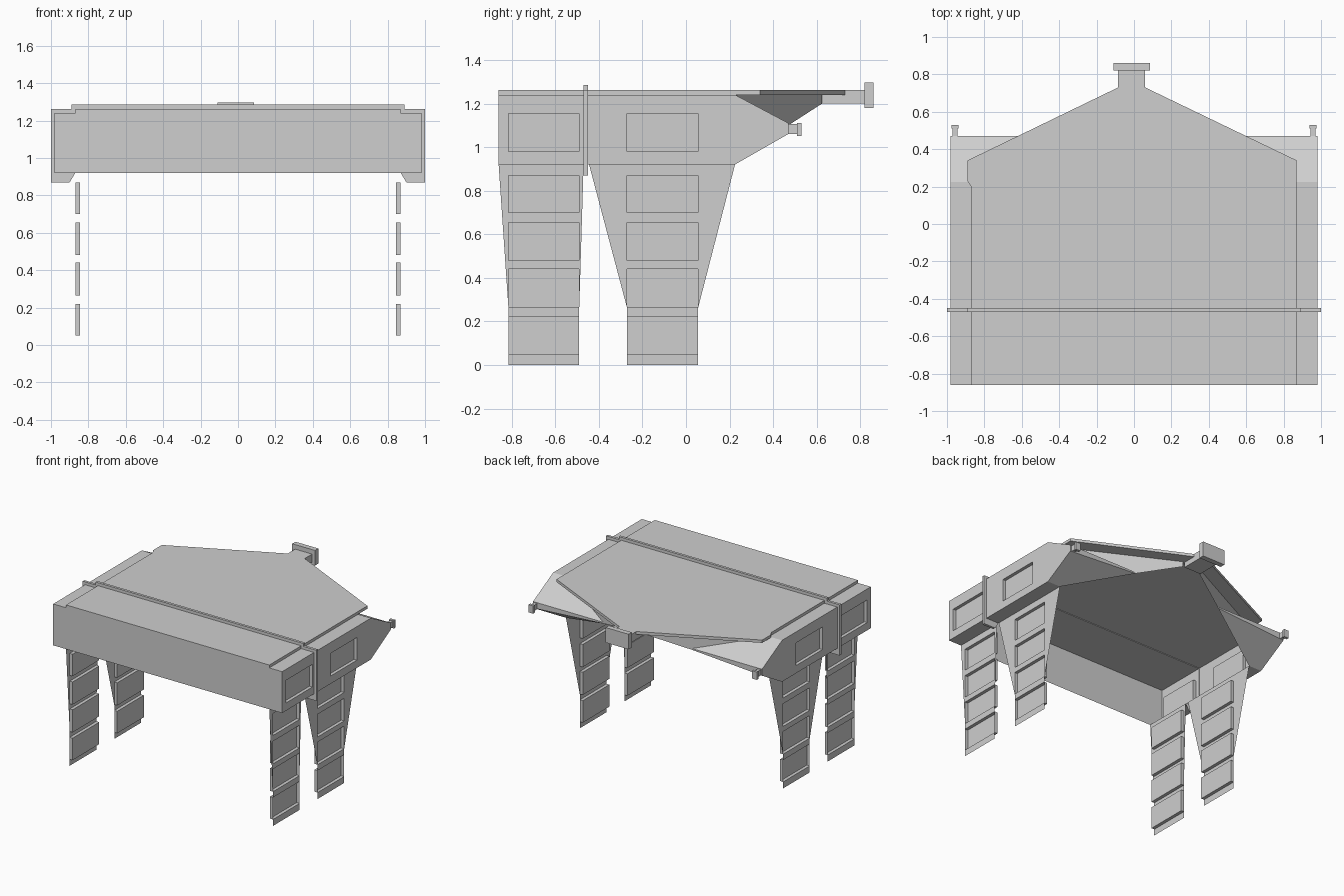
import bpy
import bmesh

cube = bpy.data.objects.get("Cube")
if cube:
    bpy.data.objects.remove(cube, do_unlink=True)

grey = bpy.data.materials.new("plain_grey")
grey.use_nodes = True
grey.diffuse_color = (0.62, 0.62, 0.62, 1)
grey.node_tree.nodes["Principled BSDF"].inputs["Base Color"].default_value = (0.62, 0.62, 0.62, 1)

# Main dimensions
SIDE, LEG = 0.98, 0.87          # x of the side walls and of the legs
FRONT, REAR, BAND = -0.86, 0.225, -0.46
SOFFIT, LEDGE, TOP = 0.92, 1.24, 1.262
TIP, DEPTH = 0.47, 0.025        # rear wing end, panel recess depth


def build(name, faces, sign=1):
    """Make an object from point loops; sign -1 mirrors it across x."""
    bm = bmesh.new()
    for loop in faces:
        pts = [(sign * x, y, z) for x, y, z in loop]
        if sign < 0:
            pts.reverse()
        bm.faces.new([bm.verts.new(p) for p in pts])
    bmesh.ops.remove_doubles(bm, verts=bm.verts, dist=0.0005)
    mesh = bpy.data.meshes.new(name)
    bm.to_mesh(mesh)
    bm.free()
    mesh.materials.append(grey)
    obj = bpy.data.objects.new(name, mesh)
    bpy.context.collection.objects.link(obj)
    return obj


def prism(name, low, high):
    """Close two matching loops into a solid."""
    n = len(low)
    faces = [low[::-1], high]
    for i in range(n):
        j = (i + 1) % n
        faces.append([low[i], low[j], high[j], high[i]])
    obj = build(name, faces)
    bm = bmesh.new()
    bm.from_mesh(obj.data)
    bmesh.ops.recalc_face_normals(bm, faces=bm.faces)
    bm.to_mesh(obj.data)
    bm.free()
    return obj


def box(name, x, y, z):
    loop = [(x[0], y[0]), (x[1], y[0]), (x[1], y[1]), (x[0], y[1])]
    return prism(name, [(a, b, z[0]) for a, b in loop], [(a, b, z[1]) for a, b in loop])


def panelled_sheet(name, sign, x, outline, span, bands):
    """Upright sheet with recessed panels. outline rows are (z, y front, y rear)."""
    def edges(z):
        for (za, fa, ra), (zb, fb, rb) in zip(outline, outline[1:]):
            if za <= z <= zb:
                t = (z - za) / (zb - za)
                return fa + (fb - fa) * t, ra + (rb - ra) * t

    y0, y1 = span
    xi = x - DEPTH
    levels = sorted({row[0] for row in outline} | {z for b in bands for z in b})
    faces = []
    for a, b in zip(levels, levels[1:]):
        (fa, ra), (fb, rb) = edges(a), edges(b)
        if (a, b) not in bands:
            faces.append([(x, fa, a), (x, ra, a), (x, rb, b), (x, fb, b)])
            continue
        # margins beside the panel
        if max(y0 - fa, y0 - fb) > 0.002:
            faces.append([(x, fa, a), (x, y0, a), (x, y0, b), (x, fb, b)])
        if max(ra - y1, rb - y1) > 0.002:
            faces.append([(x, y1, a), (x, ra, a), (x, rb, b), (x, y1, b)])
        # recessed panel and its four reveals
        faces.append([(xi, y0, a), (xi, y1, a), (xi, y1, b), (xi, y0, b)])
        faces.append([(xi, y0, a), (x, y0, a), (x, y1, a), (xi, y1, a)])
        faces.append([(xi, y1, b), (x, y1, b), (x, y0, b), (xi, y0, b)])
        faces.append([(xi, y0, a), (xi, y0, b), (x, y0, b), (x, y0, a)])
        faces.append([(x, y1, a), (x, y1, b), (xi, y1, b), (xi, y1, a)])
    build(name, faces, sign)


FRONT_PANEL, REAR_PANEL = (-0.815, -0.49), (-0.27, 0.055)
LEG_BANDS = [(0.05, 0.22), (0.265, 0.44), (0.48, 0.655), (0.70, 0.87)]
WALL_BANDS = [(0.98, 1.155)]

for sign, side in ((1, "left"), (-1, "right")):
    # Legs
    panelled_sheet(side + "_front_leg", sign, LEG,
                   [(0, *FRONT_PANEL), (0.26, *FRONT_PANEL), (SOFFIT, FRONT, -0.47)],
                   FRONT_PANEL, LEG_BANDS)
    panelled_sheet(side + "_rear_leg", sign, LEG,
                   [(0, *REAR_PANEL), (0.26, *REAR_PANEL), (SOFFIT, -0.445, REAR)],
                   REAR_PANEL, LEG_BANDS)
    # Side walls
    panelled_sheet(side + "_front_wall", sign, SIDE,
                   [(SOFFIT, FRONT, BAND), (LEDGE, FRONT, BAND)], FRONT_PANEL, WALL_BANDS)
    panelled_sheet(side + "_rear_wall", sign, SIDE,
                   [(SOFFIT, BAND, REAR), (LEDGE, BAND, REAR)], REAR_PANEL, WALL_BANDS)
    # Soffit and upper ledge
    build(side + "_soffit_and_ledge", [
        [(LEG, FRONT, SOFFIT), (LEG, REAR, SOFFIT), (SIDE, REAR, SOFFIT), (SIDE, FRONT, SOFFIT)],
        [(LEG, FRONT, LEDGE), (SIDE, FRONT, LEDGE), (SIDE, REAR, LEDGE), (LEG, REAR, LEDGE)],
    ], sign)
    # Rear wing: cheek, slope, end, underside
    inner_top, inner_low = (0.38, TIP, 1.11), (0.38, TIP, 1.10)
    tip_top, tip_low = (SIDE, TIP, 1.11), (SIDE, TIP, 1.06)
    build(side + "_wing", [
        [(SIDE, REAR, SOFFIT), tip_low, tip_top, (SIDE, REAR, LEDGE)],
        [(LEG, REAR, LEDGE), (SIDE, REAR, LEDGE), tip_top, inner_top],
        [tip_top, tip_low, inner_low, inner_top],
        [(SIDE, REAR, SOFFIT), (LEG, REAR, SOFFIT), inner_low, tip_low],
    ], sign)
    # Skirt under the rear roof edge
    build(side + "_skirt", [[(LEG, REAR, LEDGE), inner_low,
                             (0.075, 0.625, 1.2), (0.075, 0.625, LEDGE)]], sign)
    # Wing tip bracket
    box(side + "_bracket_stem", (sign * 0.945, sign * 0.97), (0.44, 0.515), (1.06, 1.105))
    box(side + "_bracket_head", (sign * 0.937, sign * 0.977), (0.51, 0.53), (1.05, 1.11))

# Front wall
profile = [(-SIDE, SOFFIT), (SIDE, SOFFIT), (SIDE, LEDGE), (LEG, LEDGE),
           (LEG, TOP), (-LEG, TOP), (-LEG, LEDGE), (-SIDE, LEDGE)]
build("front_wall", [[(x, FRONT, z) for x, z in profile]])

# Roof plate with pointed rear
roof = [(-LEG, FRONT), (LEG, FRONT), (LEG, 0.34), (0.06, 0.73), (-0.085, 0.73),
        (-0.89, 0.34), (-0.89, 0.23), (-LEG, 0.2)]
prism("roof", [(x, y, LEDGE) for x, y in roof], [(x, y, TOP) for x, y in roof])

# Rear neck and end plate
box("rear_neck", (-0.085, 0.06), (0.625, 0.82), (1.2, TOP))
box("rear_end_plate", (-0.11, 0.085), (0.82, 0.86), (1.18, 1.297))

# Raised band wrapping the body
outer = [(LEG + 0.03, 0.87), (1, 0.87), (1, 1.262), (0.89, 1.262), (0.89, 1.285)]
inner = [(LEG, SOFFIT), (0.975, SOFFIT), (0.975, 1.235), (LEG, 1.235), (LEG, 1.235)]


def full(half):
    return half + [(-x, z) for x, z in reversed(half)]


out_loop, in_loop = full(outer), full(inner)
band = []
y0, y1 = -0.47, -0.45
for i in range(len(out_loop) - 1):
    a, b, c, d = out_loop[i], out_loop[i + 1], in_loop[i + 1], in_loop[i]
    quad = [a, b, c, d] if c != d else [a, b, c]
    band.append([(x, y0, z) for x, z in quad])
    band.append([(x, y1, z) for x, z in reversed(quad)])
    band.append([(p[0], y, p[1]) for p, y in ((a, y0), (a, y1), (b, y1), (b, y0))])
    if c != d:
        band.append([(p[0], y, p[1]) for p, y in ((d, y0), (c, y0), (c, y1), (d, y1))])
for k in (0, -1):
    a, d = out_loop[k], in_loop[k]
    loop = [(p[0], y, p[1]) for p, y in ((a, y0), (d, y0), (d, y1), (a, y1))]
    band.append(loop if k == 0 else loop[::-1])
band_obj = build("raised_band", band)
bm = bmesh.new()
bm.from_mesh(band_obj.data)
bmesh.ops.recalc_face_normals(bm, faces=bm.faces)
bm.to_mesh(band_obj.data)
bm.free()
